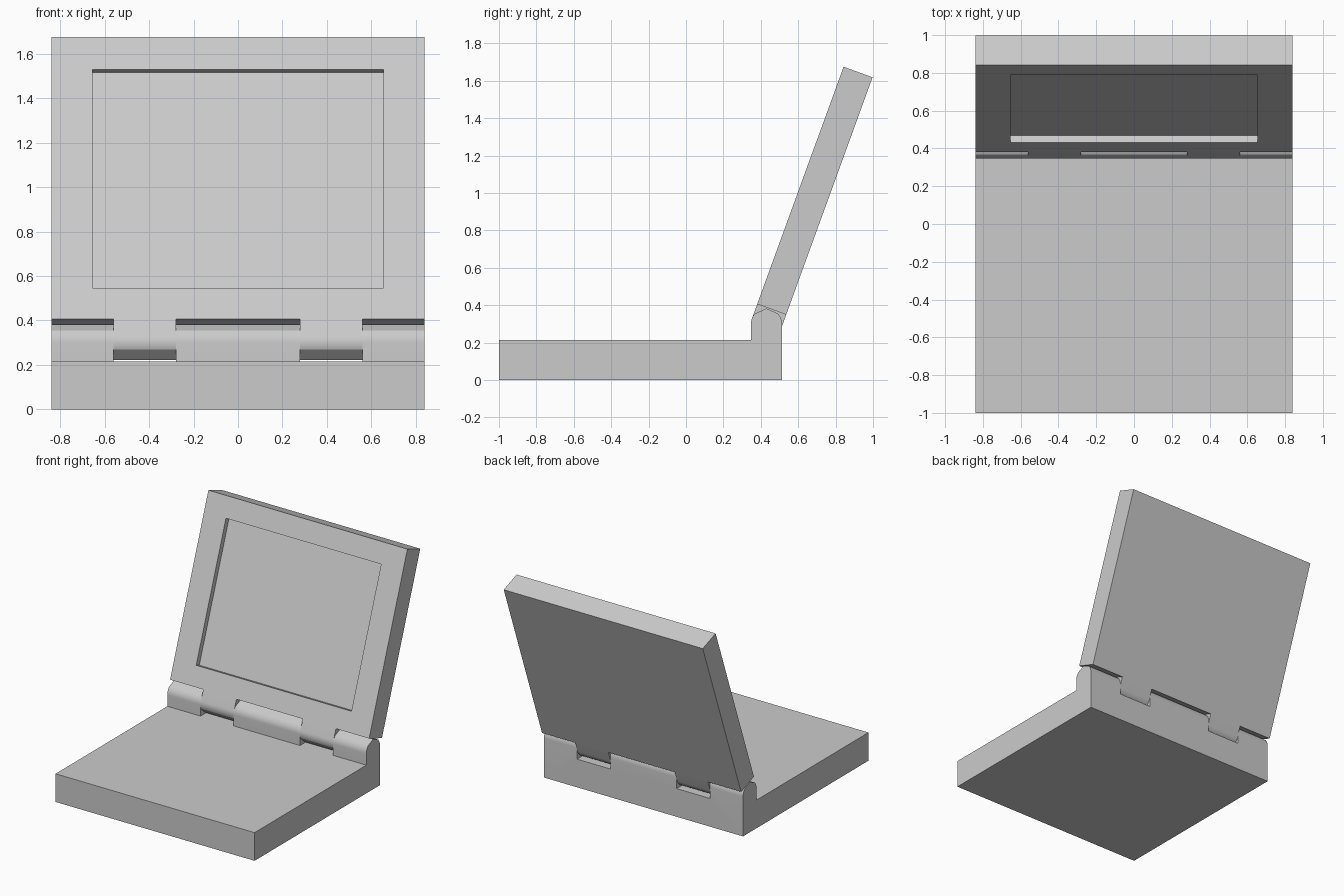
import bpy, bmesh, math
from mathutils import Vector

if "Cube" in bpy.data.objects:
    bpy.data.objects.remove(bpy.data.objects["Cube"])

W = 0.84             # half width
R = 0.0825           # hinge radius, half the lid thickness
TILT = math.radians(20)
PIVOT = Vector((0, 0.43, 0.30))
KNUCKLES = [(-0.9, -0.56), (-0.28, 0.28), (0.56, 0.9)]
GAPS = [(-0.56, -0.28), (0.28, 0.56)]


def rounded_end(sign):
    """Rounded hinge profile that closes with two flat facets at its tip."""
    angles = [i * 7 for i in range(7)] + [90] + [180 - i * 7 for i in range(6, -1, -1)]
    return [(R * math.cos(math.radians(a)), sign * R * math.sin(math.radians(a))) for a in angles]


def extrude_profile(name, profile):
    """Extrude a y-z profile over the full width."""
    bm = bmesh.new()
    face = bm.faces.new([bm.verts.new((-W, y, z)) for y, z in profile])
    ext = bmesh.ops.extrude_face_region(bm, geom=[face])
    bmesh.ops.translate(bm, vec=(2 * W, 0, 0),
                        verts=[v for v in ext["geom"] if isinstance(v, bmesh.types.BMVert)])
    return make_object(name, bm)


def make_object(name, bm):
    bmesh.ops.recalc_face_normals(bm, faces=bm.faces)
    mesh = bpy.data.meshes.new(name)
    bm.to_mesh(mesh)
    bm.free()
    obj = bpy.data.objects.new(name, mesh)
    bpy.context.collection.objects.link(obj)
    return obj


def cut_boxes(obj, boxes):
    """Subtract boxes given as (x0, x1, y0, y1, z0, z1), then shade by angle."""
    bm = bmesh.new()
    for x0, x1, y0, y1, z0, z1 in boxes:
        verts = bmesh.ops.create_cube(bm, size=1)["verts"]
        bmesh.ops.scale(bm, vec=(x1 - x0, y1 - y0, z1 - z0), verts=verts)
        bmesh.ops.translate(bm, vec=((x0 + x1) / 2, (y0 + y1) / 2, (z0 + z1) / 2), verts=verts)
    cutter = make_object("cutter", bm)
    cutter.hide_render = True
    mod = obj.modifiers.new("cut", "BOOLEAN")
    mod.operation = "DIFFERENCE"
    mod.solver = "EXACT"
    mod.object = cutter
    bpy.ops.object.select_all(action="DESELECT")
    bpy.context.view_layer.objects.active = obj
    obj.select_set(True)
    bpy.ops.object.modifier_apply(modifier=mod.name)
    bpy.data.objects.remove(cutter)
    bpy.ops.object.shade_smooth_by_angle(angle=math.radians(18))


# Base slab with a raised hinge ridge, notched for the lid tongues
py, pz = PIVOT.y, PIVOT.z
ridge = [(py + y, pz + z) for y, z in rounded_end(1)]
base = extrude_profile("base", [(-1, 0), (py + R, 0)] + ridge + [(py - R, 0.215), (-1, 0.215)])
cut_boxes(base, [(a, b, 0.3, 0.6, 0.215, 0.5) for a, b in GAPS])

# Lid built upright around the pivot: hinge notches and screen recess, then tilted back
lid = extrude_profile("lid", [(R, 1.433)] + rounded_end(-1) + [(-R, 1.433)])
notches = [(a, b, -0.2, 0.2, -0.2, R) for a, b in KNUCKLES]
cut_boxes(lid, notches + [(-0.655, 0.655, -0.2, -R + 0.04, 0.231, 1.279)])
lid.location = PIVOT
lid.rotation_euler.x = -TILT
